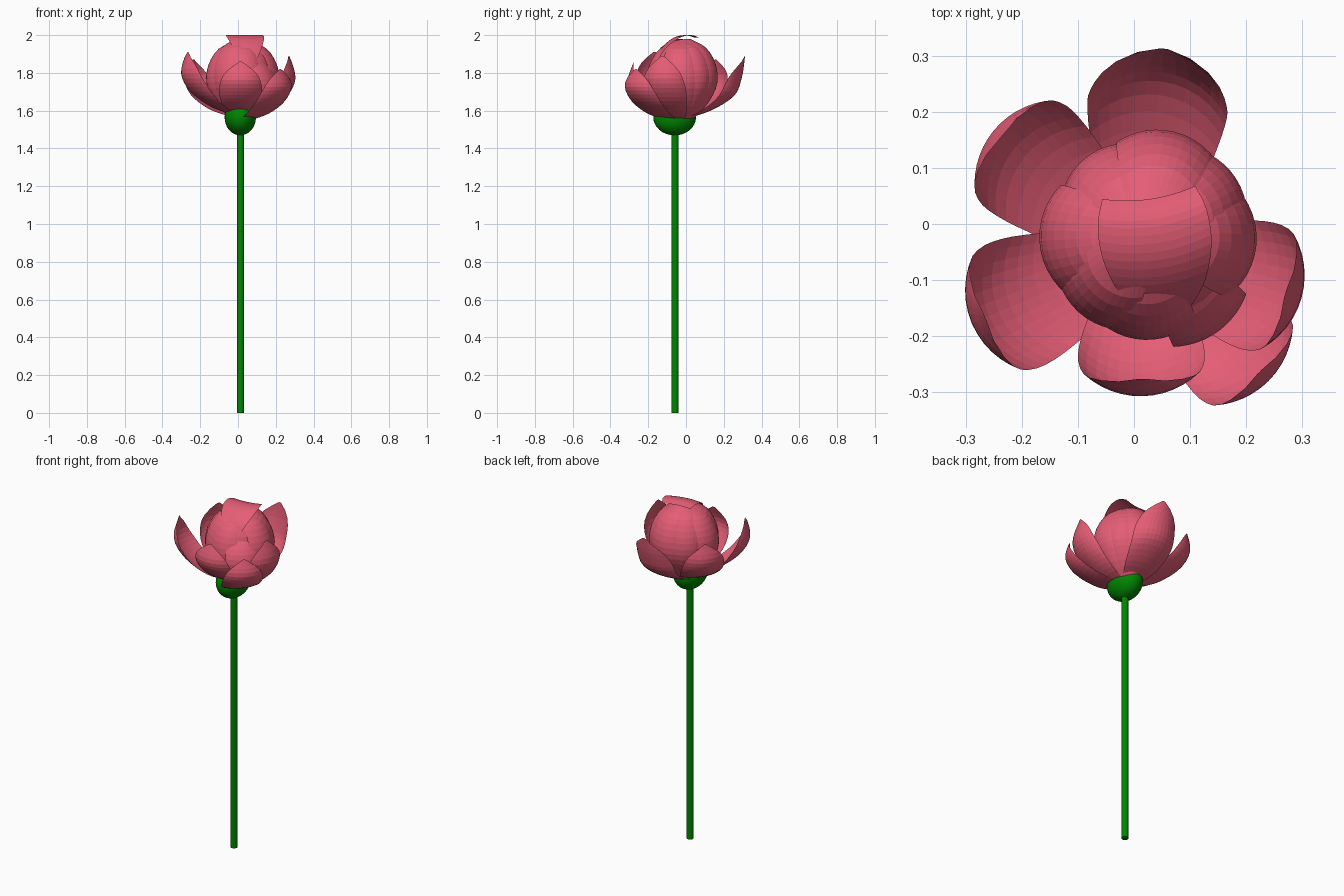
import bpy, bmesh, math
from mathutils import Vector, Matrix

if "Cube" in bpy.data.objects:
    bpy.data.objects.remove(bpy.data.objects["Cube"])


def material(name, colour):
    m = bpy.data.materials.new(name)
    m.use_nodes = True
    m.diffuse_color = (*colour, 1)
    m.node_tree.nodes["Principled BSDF"].inputs["Base Color"].default_value = (*colour, 1)
    return m


PINK = material("petal pink", (0.78, 0.11, 0.18))
GREEN = material("stem green", (0.0, 0.24, 0.0))


def finish(name, bm, mat):
    mesh = bpy.data.meshes.new(name)
    bm.to_mesh(mesh)
    bm.free()
    mesh.materials.append(mat)
    obj = bpy.data.objects.new(name, mesh)
    bpy.context.collection.objects.link(obj)
    return obj


def spline(points, t):
    """Smooth curve through evenly spaced points, t from 0 to 1."""
    pts = [Vector(p) for p in points]
    pts = [2 * pts[0] - pts[1]] + pts + [2 * pts[-1] - pts[-2]]
    x = t * (len(pts) - 3)
    i = min(int(x), len(pts) - 4)
    f = x - i
    a, b, c, d = pts[i:i + 4]
    return 0.5 * (2 * b + (c - a) * f + (2 * a - 5 * b + 4 * c - d) * f ** 2
                  + (3 * b - a - 3 * c + d) * f ** 3)


def petal(name, centre, angle, spine, widths, half_width, cup, rows=16, cols=12):
    """Cupped sheet: a spine of (radius, height) with arcs across it."""
    bm = bmesh.new()
    turn = Matrix.Rotation(math.radians(angle), 3, "Z")
    grid = []
    for i in range(rows + 1):
        t = i / rows
        r, z = spline(spine, t)
        w = max(spline([(v, 0) for v in widths], t).x, 0.02) * half_width
        bend = max(cup(r), w / 1.5)
        row = []
        for j in range(cols + 1):
            a = (2 * j / cols - 1) * w / bend
            p = turn @ Vector((r - bend * (1 - math.cos(a)), bend * math.sin(a), z))
            row.append(bm.verts.new(p + Vector((*centre, 0))))
        grid.append(row)
    for low, high in zip(grid, grid[1:]):
        for j in range(cols):
            bm.faces.new((low[j], low[j + 1], high[j + 1], high[j]))
    return finish(name, bm, PINK)


# Stem
bm = bmesh.new()
bmesh.ops.create_cone(bm, cap_ends=True, segments=16, radius1=0.019, radius2=0.019, depth=1.5,
                      matrix=Matrix.Translation((0.014, -0.058, 0.75)))
stem = finish("stem", bm, GREEN)

# Swollen green base under the flower
bm = bmesh.new()
bmesh.ops.create_uvsphere(bm, u_segments=32, v_segments=16, radius=1,
                          matrix=Matrix.Translation((0.012, -0.06, 1.565))
                          @ Matrix.Diagonal((0.083, 0.113, 0.096, 1)))
base = finish("flower_base", bm, GREEN)

for obj in (stem, base):
    obj.select_set(True)
    bpy.context.view_layer.objects.active = obj
    bpy.ops.object.shade_smooth_by_angle(angle=math.radians(40))
    obj.select_set(False)

# Open outer petals: angle, reach, base height, top height, half width, bulge and tip shares
OUTER = [
    (83, 0.365, 1.55, 1.89, 0.145, 0.95, 1.0),
    (140, 0.345, 1.565, 1.87, 0.13, 0.98, 0.93),
    (203, 0.325, 1.575, 1.91, 0.135, 1.0, 0.92),
    (271, 0.257, 1.575, 1.86, 0.125, 1.0, 0.88),
    (315, 0.325, 1.545, 1.82, 0.12, 1.0, 0.93),
    (344, 0.3, 1.54, 1.89, 0.13, 1.0, 0.9),
]
OUTER_WIDTHS = (0.3, 0.62, 0.85, 1.0, 1.0, 0.75, 0.05)
for n, (angle, reach, low, top, half, bulge, tip) in enumerate(OUTER):
    rise = top - low
    spine = [(0.08 * reach, low), (0.5 * reach, low + 0.15 * rise), (0.84 * reach, low + 0.38 * rise),
             (bulge * reach, low + 0.66 * rise), (tip * reach, top)]
    petal(f"outer_petal_{n + 1}", (0.01, -0.05), angle, spine, OUTER_WIDTHS, half, lambda r: 0.15)

# Closed bud petals: angle, size, top share, half width
BUD = [
    (75, 1.04, 0.99, 0.11), (130, 0.97, 0.98, 0.1), (183, 1.06, 0.97, 0.11), (228, 1.01, 0.99, 0.1),
    (268, 1.02, 0.96, 0.1), (306, 1.16, 0.8, 0.085), (355, 1.06, 0.97, 0.11), (33, 1.02, 0.98, 0.1),
]
BUD_WIDTHS = (0.3, 0.75, 0.95, 1.0, 0.95, 0.75, 0.4)
BUD_SPINE = [(0.04, 0.0), (0.125, 0.09), (0.178, 0.195), (0.175, 0.3), (0.125, 0.395), (0.04, 0.445)]
for n, (angle, size, top, half) in enumerate(BUD):
    spine = [(r * size, 1.54 + z * top) for r, z in BUD_SPINE]
    petal(f"bud_petal_{n + 1}", (0.025, -0.02), angle, spine, BUD_WIDTHS, half,
          lambda r: 0.65 * abs(r) + 0.005)

# Inner petals closing the gaps of the bud
INNER_SPINE = [(0.03, 1.56), (0.11, 1.65), (0.155, 1.76), (0.15, 1.86), (0.1, 1.94), (0.03, 1.975)]
for n in range(5):
    petal(f"inner_petal_{n + 1}", (0.03, -0.015), 20 + 72 * n, INNER_SPINE, BUD_WIDTHS, 0.12,
          lambda r: 0.8 * abs(r) + 0.01)

# Crown petal folded over the top of the bud
petal("crown_petal", (0.035, -0.005), 278,
      [(0.15, 1.88), (0.115, 1.94), (0.06, 1.985), (0.0, 2.0), (-0.05, 1.988)],
      (0.5, 0.8, 1.0, 1.0, 0.85), 0.1, lambda r: 0.3)
